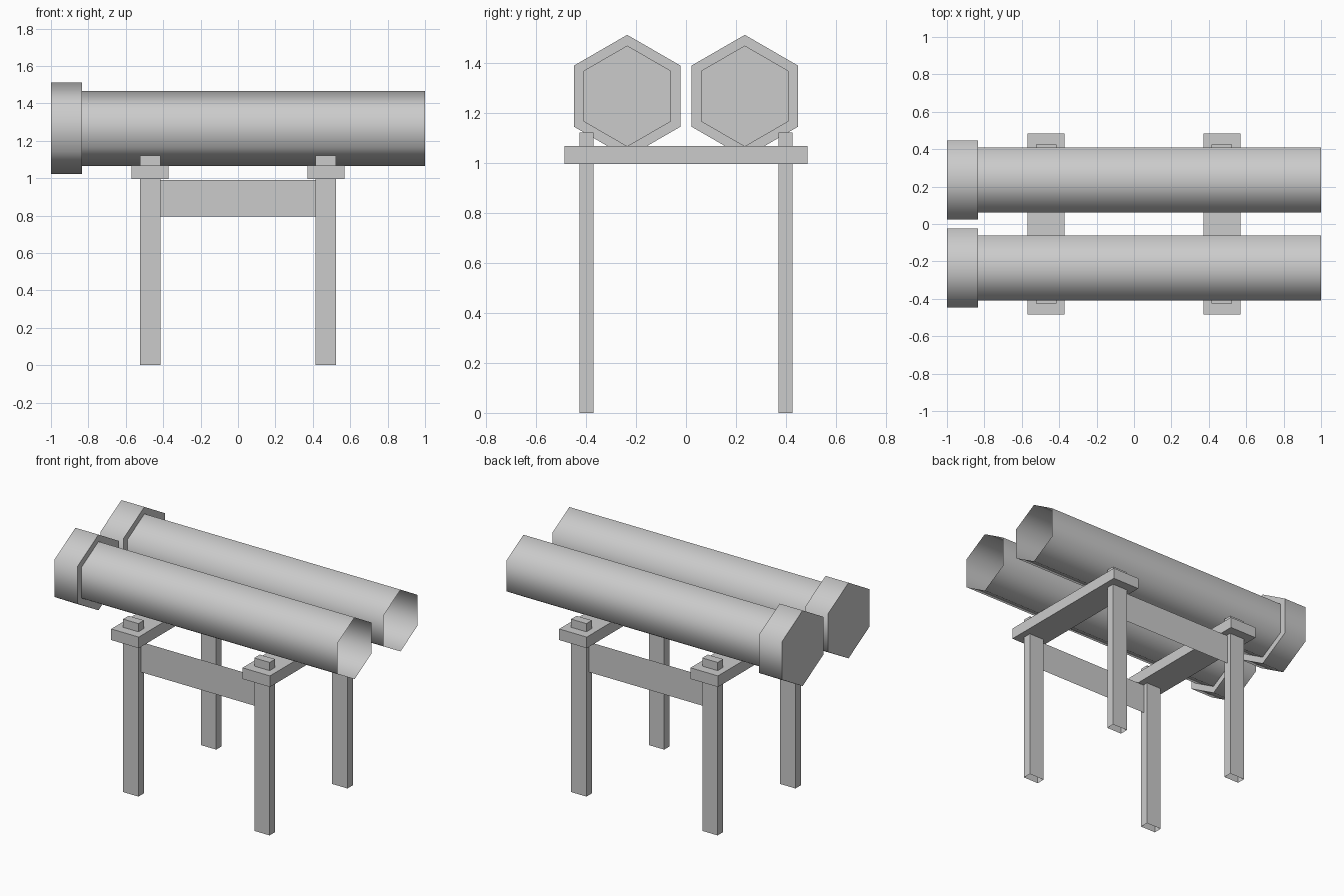
import bpy, bmesh, math

if "Cube" in bpy.data.objects:
    bpy.data.objects.remove(bpy.data.objects["Cube"])


def make_object(name, bm):
    bmesh.ops.recalc_face_normals(bm, faces=bm.faces)
    mesh = bpy.data.meshes.new(name)
    bm.to_mesh(mesh)
    bm.free()
    obj = bpy.data.objects.new(name, mesh)
    bpy.context.collection.objects.link(obj)
    return obj


def box(name, center, size, open_bottom=False):
    bm = bmesh.new()
    bmesh.ops.create_cube(bm, size=1)
    for v in bm.verts:
        v.co = [c + s * k for c, s, k in zip(center, size, v.co)]
    if open_bottom:
        low = [f for f in bm.faces if f.normal.z < -0.9]
        bmesh.ops.delete(bm, geom=low, context='FACES_ONLY')
    return make_object(name, bm)


def hex_tube(name, y, z, profile):
    # six-sided shell along x: closed at the first ring, open at the last
    bm = bmesh.new()
    rings = []
    for x, r in profile:
        rings.append([bm.verts.new((x, y + r * math.sin(i * math.pi / 3),
                                    z + r * math.cos(i * math.pi / 3)))
                      for i in range(6)])
    bm.faces.new(rings[0])
    for a, b in zip(rings, rings[1:]):
        for i in range(6):
            j = (i + 1) % 6
            bm.faces.new((a[i], a[j], b[j], b[i]))
    obj = make_object(name, bm)
    # smooth around the 60 degree sides, sharp at the 90 degree rims
    bpy.ops.object.select_all(action='DESELECT')
    obj.select_set(True)
    bpy.context.view_layer.objects.active = obj
    bpy.ops.object.shade_smooth_by_angle(angle=math.radians(65))
    return obj


for sy, side in ((-1, "front"), (1, "back")):
    # tube with wider closed end cap
    hex_tube(side + "_tube", sy * 0.235, 1.266,
             [(-1, 0.245), (-0.835, 0.245), (-0.835, 0.2), (1, 0.2)])

    # legs poking through the cross beams
    for sx, end in ((-1, "left"), (1, "right")):
        box(f"{side}_{end}_leg", (sx * 0.47, sy * 0.398, 0.56),
            (0.11, 0.056, 1.12), open_bottom=True)

    # thin side rail between the legs
    bm = bmesh.new()
    corners = ((-0.415, 0.795), (0.415, 0.795), (0.415, 0.99), (-0.415, 0.99))
    bm.faces.new([bm.verts.new((x, sy * 0.398, z)) for x, z in corners])
    make_object(side + "_rail", bm)

# cross beams under the tubes
for sx, end in ((-1, "left"), (1, "right")):
    box(end + "_cross_beam", (sx * 0.47, 0, 1.031), (0.197, 0.97, 0.072))
